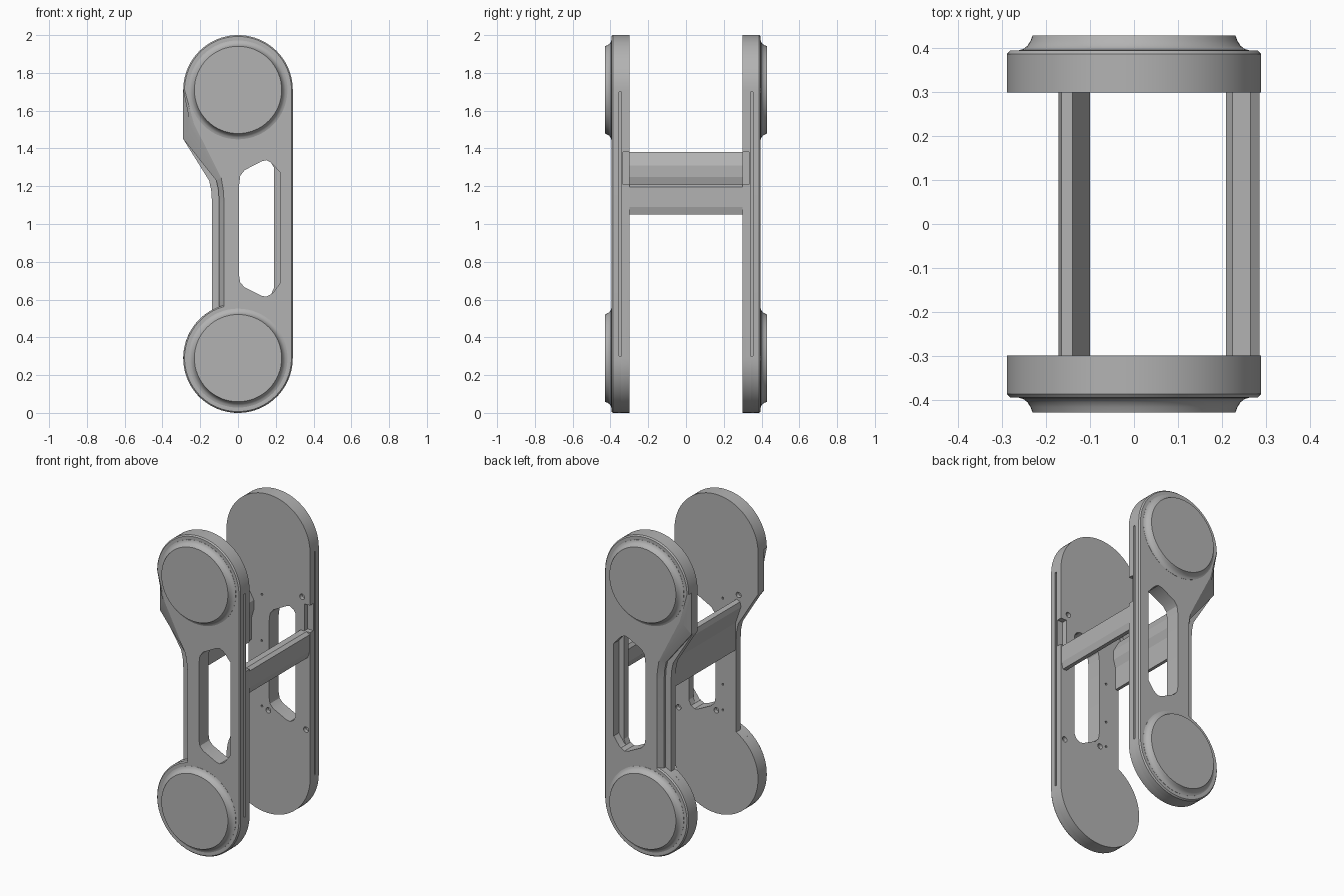
import bpy, bmesh, math

cube = bpy.data.objects.get("Cube")
if cube:
    bpy.data.objects.remove(cube, do_unlink=True)

grey = bpy.data.materials.new("plain grey")
grey.use_nodes = True
colour = (0.45, 0.45, 0.45, 1)
grey.diffuse_color = colour
grey.node_tree.nodes["Principled BSDF"].inputs["Base Color"].default_value = colour


def loft(name, rings):
    """Join rings [(y, [(x, z), ...]), ...] of equal length into a capped solid."""
    bm = bmesh.new()
    loops = [[bm.verts.new((x, y, z)) for x, z in pts] for y, pts in rings]
    n = len(loops[0])
    for a, b in zip(loops, loops[1:]):
        for i in range(n):
            j = (i + 1) % n
            bm.faces.new((a[i], a[j], b[j], b[i]))
    bm.faces.new(loops[0])
    bm.faces.new(loops[-1])
    bmesh.ops.recalc_face_normals(bm, faces=bm.faces)
    me = bpy.data.meshes.new(name)
    bm.to_mesh(me)
    bm.free()
    me.materials.append(grey)
    ob = bpy.data.objects.new(name, me)
    bpy.context.collection.objects.link(ob)
    return ob


def prism(name, pts, y0, y1):
    return loft(name, [(y0, pts), (y1, pts)])


def box_pts(x0, x1, z0, z1):
    return [(x0, z0), (x1, z0), (x1, z1), (x0, z1)]


def circle(cx, cz, r, n=64):
    return [(cx + r * math.cos(2 * math.pi * i / n),
             cz + r * math.sin(2 * math.pi * i / n)) for i in range(n)]


def mirror_front(ob):
    m = ob.modifiers.new("front_back", 'MIRROR')
    m.use_axis = (False, True, False)


def smooth(ob, angle=25):
    bpy.ops.object.select_all(action='DESELECT')
    ob.select_set(True)
    bpy.context.view_layer.objects.active = ob
    bpy.ops.object.shade_smooth_by_angle(angle=math.radians(angle))


R, LOW, HIGH = 0.29, 0.29, 1.71


def outline(waist, shift, inset=0.0):
    """Link outline: round ends, straight left edge, cut-in waist on the right."""
    r = R - inset
    start = math.pi - math.asin(math.sqrt(r * r - waist * waist) / r)
    pts = []
    for i in range(41):                                  # lower end
        a = start + (2 * math.pi - start) * i / 40
        pts.append((r * math.cos(a), LOW + r * math.sin(a)))
    for i in range(41):                                  # upper end
        a = math.pi * i / 40
        pts.append((r * math.cos(a), HIGH + r * math.sin(a)))
    pts += [(-r + shift, 1.45 + 1.6 * shift),            # shoulder slope
            (waist - 0.015, 1.23 + 0.3 * shift),
            (waist - 0.004, 1.18), (waist, 1.12)]
    return pts


# Side plate: stepped waist and chamfered shoulder
plate = loft("side_plates", [
    (0.30, outline(-0.138, 0)), (0.345, outline(-0.138, 0)),
    (0.3455, outline(-0.100, 0)), (0.36, outline(-0.100, 0.0)),
    (0.387, outline(-0.080, 0.04)), (0.395, outline(-0.074, 0.05, 0.007))])

# Slot with a ledge, edge groove, notch and screw holes
slot_left = [(0.005, 1.20), (0.005, 0.73), (0.012, 0.69), (0.035, 0.665), (0.125, 0.62), (0.15, 0.615)]
slot_top = [(0.15, 1.338), (0.125, 1.332), (0.035, 1.285), (0.012, 1.255)]
inner = slot_left + [(0.175, 0.628), (0.19, 0.66), (0.19, 1.30), (0.175, 1.325)] + slot_top
outer = slot_left + [(0.185, 0.635), (0.225, 0.69), (0.225, 1.27), (0.185, 1.315)] + slot_top
cutters = [prism("slot_cut", inner, 0.2, 0.5),
           prism("ledge_cut", outer, 0.345, 0.5),
           prism("groove_cut", box_pts(0.28, 0.32, 0.30, 1.70), 0.342, 0.355),
           prism("notch_cut", box_pts(0.25, 0.32, 1.21, 1.38), 0.25, 0.333)]
for x, z in [(0.235, 1.42), (0.0, 0.645), (0.262, 0.594), (-0.155, 1.41)]:
    cutters.append(prism("screw_cut", circle(x, z, 0.017, 16), 0.28, 0.325))
for z in (0.66, 0.82, 1.07, 1.36):
    cutters.append(prism("pin_cut", circle(-0.045, z, 0.007, 10), 0.28, 0.32))
for c in cutters:
    c.hide_render = True
    m = plate.modifiers.new(c.name, 'BOOLEAN')
    m.operation, m.solver, m.object = 'DIFFERENCE', 'EXACT', c
dg = bpy.context.evaluated_depsgraph_get()
cut_mesh = bpy.data.meshes.new_from_object(plate.evaluated_get(dg))
plate.modifiers.clear()
plate.data = cut_mesh
for c in cutters:
    bpy.data.objects.remove(c, do_unlink=True)
mirror_front(plate)
smooth(plate)

# Round bosses with a concave fillet at both ends
for name, z in (("lower_bosses", LOW), ("upper_bosses", HIGH)):
    profile = [(0.262, 0.385), (0.262, 0.396), (0.252, 0.399), (0.243, 0.406),
               (0.236, 0.417), (0.231, 0.430)]
    boss = loft(name, [(y, circle(0, z, r)) for r, y in profile])
    mirror_front(boss)
    smooth(boss)

# Cross bars joining the plates
prism("left_cross_bar", [(0.21, 1.11), (0.25, 1.05), (0.275, 1.05), (0.286, 1.09),
                         (0.286, 1.195), (0.265, 1.21), (0.225, 1.21), (0.21, 1.19)],
      -0.302, 0.302)
prism("right_cross_bar", [(-0.172, 1.34), (-0.165, 1.37), (-0.14, 1.38), (-0.10, 1.31),
                          (-0.10, 1.25), (-0.115, 1.20), (-0.115, 1.06), (-0.135, 1.06),
                          (-0.135, 1.23)],
      -0.302, 0.302)
